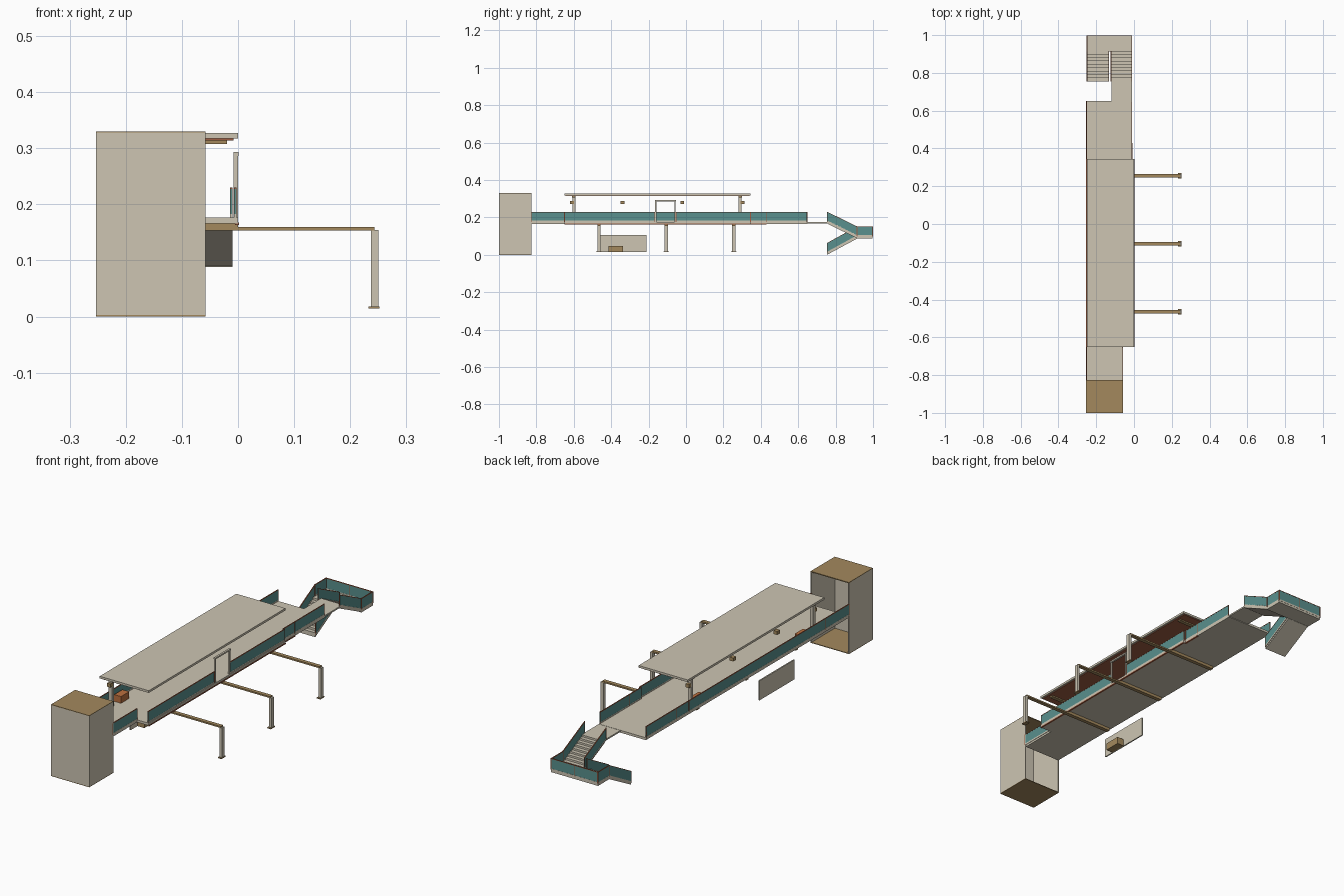
import bpy, bmesh
from mathutils import Vector

if "Cube" in bpy.data.objects:
    bpy.data.objects.remove(bpy.data.objects["Cube"])


def mat(name, rgb):
    m = bpy.data.materials.new(name)
    m.diffuse_color = (*rgb, 1)
    m.use_nodes = True
    m.node_tree.nodes["Principled BSDF"].inputs["Base Color"].default_value = m.diffuse_color
    return m


GREY = mat("warm grey", (0.61, 0.56, 0.45))
TEAL = mat("teal glass", (0.10, 0.28, 0.27))
TAN = mat("tan steel", (0.37, 0.25, 0.11))
RUST = mat("rust brown", (0.34, 0.11, 0.055))
ORANGE = mat("orange", (0.50, 0.16, 0.05))


def finish(name, bm, m):
    bmesh.ops.recalc_face_normals(bm, faces=bm.faces)
    me = bpy.data.meshes.new(name)
    bm.to_mesh(me)
    bm.free()
    me.materials.append(m)
    ob = bpy.data.objects.new(name, me)
    bpy.context.collection.objects.link(ob)
    return ob


def extrude(name, pts, vec, m):
    """Flat polygon pushed along a vector."""
    bm = bmesh.new()
    f = bm.faces.new([bm.verts.new(p) for p in pts])
    r = bmesh.ops.extrude_face_region(bm, geom=[f])
    vs = [g for g in r["geom"] if isinstance(g, bmesh.types.BMVert)]
    bmesh.ops.translate(bm, verts=vs, vec=vec)
    return finish(name, bm, m)


def box(name, x0, x1, y0, y1, z0, z1, m):
    return extrude(name, [(x0, y0, z0), (x1, y0, z0), (x1, y1, z0), (x0, y1, z0)],
                   (0, 0, z1 - z0), m)


def strip(name, a, b, lo, hi, t, m):
    """Upright strip from a to b, between heights lo and hi above the line."""
    d = b - a
    side = Vector((-d.y, d.x, 0)).normalized() * t
    up = Vector((0, 0, 1))
    pts = [p - side / 2 for p in (a + up * lo, b + up * lo, b + up * hi, a + up * hi)]
    extrude(name, pts, side, m)


def rail(name, a, b, h=0.053, posts=()):
    """Glass panel with kerb, handrail and end posts."""
    a, b = Vector(a), Vector(b)
    strip(name + "_kerb", a, b, -0.002, 0.006, 0.004, GREY)
    strip(name + "_glass", a, b, 0.006, h - 0.003, 0.003, TEAL)
    strip(name + "_handrail", a, b, h - 0.003, h, 0.004, RUST)
    e = (b - a) * (0.0015 / (b - a).length)
    for t in (0, *posts, 1):
        p = a.lerp(b, t)
        p = p + e if t == 0 else p - e if t == 1 else p
        strip(name + "_post", p - e, p + e, 0, h, 0.0045, RUST)


def flight(name, x0, x1, y0, z0, y1, z1, n=9):
    """Stepped top with a sloping underside, going down from 0 to 1."""
    dy, dz = (y1 - y0) / n, (z1 - z0) / n
    pts = []
    for i in range(n):
        pts += [(x0, y0 + i * dy, z0 + i * dz), (x0, y0 + (i + 1) * dy, z0 + i * dz)]
    pts += [(x0, y1, z1 - 0.010), (x0, y0, z0 - 0.012)]
    extrude(name, pts, (x1 - x0, 0, 0), GREY)


FLOOR = 0.177

# Lift tower, open at the back
tx0, tx1, ty0, ty1, w = -0.253, -0.058, -1.0, -0.825, 0.004
box("tower_front_wall", tx0, tx1, ty0, ty0 + w, 0.003, 0.328, GREY)
box("tower_left_wall", tx0, tx0 + w, ty0, ty1, 0.003, 0.328, GREY)
box("tower_right_wall", tx1 - w, tx1, ty0, ty1, 0.003, 0.328, GREY)
box("tower_floor", tx0, tx1, ty0, ty1, 0, 0.003, TAN)
box("tower_roof", tx0, tx1, ty0, ty1, 0.326, 0.33, TAN)

# Platform decks
box("lift_deck", -0.25, -0.06, -0.825, -0.65, 0.166, FLOOR, GREY)
box("main_deck", -0.25, 0, -0.65, 0.345, 0.166, FLOOR, GREY)
box("rear_deck", -0.25, -0.01, 0.345, 0.65, 0.166, FLOOR, GREY)
box("stair_bridge", -0.12, -0.01, 0.65, 0.76, 0.169, 0.176, GREY)
box("deck_edge_trim", -0.005, 0.002, -0.65, 0.345, 0.163, 0.168, RUST)
box("rear_edge_trim", -0.015, -0.008, 0.345, 0.43, 0.163, 0.168, RUST)

# Railings
rail("left_rail", (-0.251, -0.83, FLOOR), (-0.251, 0.65, FLOOR), posts=(0.12, 0.79, 0.85))
rail("right_front_rail", (-0.005, -0.65, FLOOR), (-0.005, -0.165, FLOOR))
rail("right_back_rail", (-0.005, -0.055, FLOOR), (-0.005, 0.345, FLOOR))
rail("rear_right_rail", (-0.012, 0.345, FLOOR), (-0.012, 0.645, FLOOR), posts=(0.28,))
rail("lift_rail", (-0.06, -0.83, FLOOR), (-0.06, -0.65, FLOOR))

# Gate frame in the right railing
for y in (-0.165, -0.061):
    box("gate_post", -0.008, 0, y, y + 0.006, FLOOR, 0.293, GREY)
box("gate_lintel", -0.008, 0.001, -0.167, -0.053, 0.286, 0.293, GREY)

# Canopy with soffit, posts and arms
box("canopy_roof", -0.25, 0, -0.65, 0.345, 0.317, 0.327, GREY)
box("canopy_soffit", -0.245, -0.008, -0.645, 0.34, 0.314, 0.317, RUST)
for y in (-0.6, 0.29):
    box("canopy_post", -0.234, -0.218, y - 0.008, y + 0.008, FLOOR, 0.314, GREY)
    box("canopy_arm", -0.24, -0.02, y - 0.009, y + 0.009, 0.308, 0.314, TAN)
for y in (-0.61, -0.34, -0.02, 0.302):
    box("speaker", -0.234, -0.216, y - 0.010, y + 0.010, 0.272, 0.288, TAN)

# Orange machines beside the canopy posts
for y in (-0.525, 0.235):
    box("machine", -0.243, -0.208, y - 0.03, y + 0.03, FLOOR, 0.208, ORANGE)

# Cantilever supports
for y in (-0.465, -0.105, 0.255):
    box("support_beam", -0.24, 0.243, y - 0.009, y + 0.009, 0.153, 0.160, TAN)
    box("beam_packer", -0.24, 0, y - 0.009, y + 0.009, 0.160, 0.166, TAN)
    box("support_post", 0.237, 0.25, y - 0.009, y + 0.009, 0.017, 0.154, GREY)
    box("support_base", 0.233, 0.252, y - 0.015, y + 0.015, 0.014, 0.018, TAN)

# Low wall panel and cabinet under the platform
box("wall_panel", -0.228, -0.222, -0.465, -0.21, 0.015, 0.105, GREY)
box("cabinet", -0.222, -0.187, -0.415, -0.337, 0.015, 0.048, TAN)

# Stairs and landing
LAND = 0.099
flight("upper_stairs", -0.12, -0.01, 0.76, 0.176, 0.915, LAND)
flight("lower_stairs", -0.248, -0.135, 0.915, LAND, 0.755, 0.011)
box("landing", -0.25, -0.01, 0.913, 0.998, 0.088, LAND, GREY)
for x in (-0.122, -0.012):
    rail("upper_stair_rail", (x, 0.755, FLOOR), (x, 0.915, LAND))
for x in (-0.249, -0.134):
    rail("lower_stair_rail", (x, 0.915, LAND), (x, 0.755, 0.011))
for x in (-0.249, -0.012):
    rail("landing_side_rail", (x, 0.913, LAND), (x, 0.998, LAND))
rail("landing_end_rail", (-0.25, 0.997, LAND), (-0.01, 0.997, LAND), posts=(0.5,))
